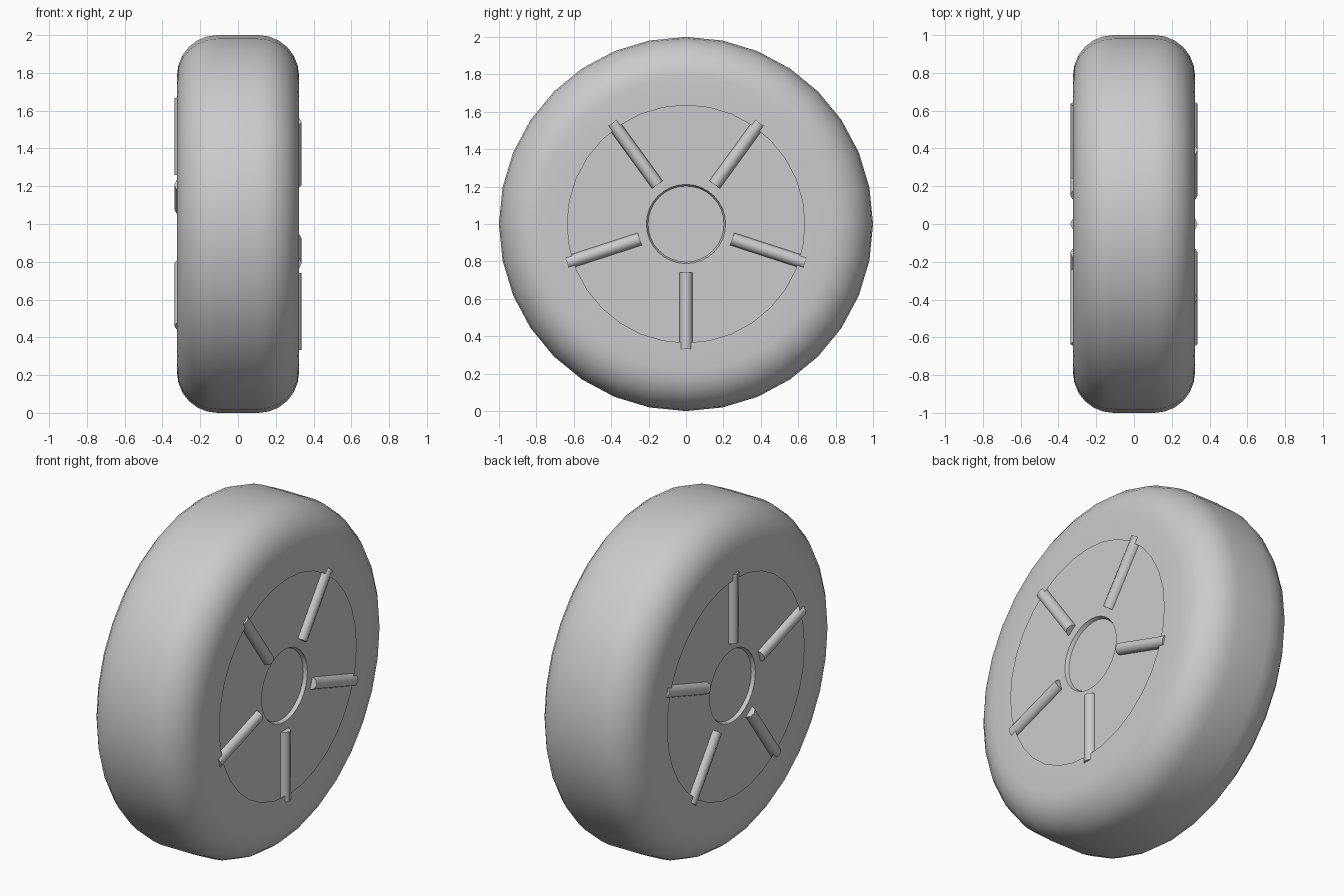
import bpy, bmesh
from math import sin, cos, pi, radians
from mathutils import Vector

if "Cube" in bpy.data.objects:
    bpy.data.objects.remove(bpy.data.objects["Cube"])

SEG = 32          # sides around the wheel
HALF_W = 0.323    # half width of the tyre
CZ = 1.0          # axle height


def finish(name, bm, smooth=30, recalc=True):
    if recalc:
        bmesh.ops.recalc_face_normals(bm, faces=bm.faces)
    me = bpy.data.meshes.new(name)
    bm.to_mesh(me)
    bm.free()
    ob = bpy.data.objects.new(name, me)
    bpy.context.collection.objects.link(ob)
    bpy.ops.object.select_all(action='DESELECT')
    ob.select_set(True)
    bpy.context.view_layer.objects.active = ob
    bpy.ops.object.shade_smooth_by_angle(angle=radians(smooth))
    return ob


def lathe(name, profile, caps=False):
    """Revolve (x, radius) points around the axle."""
    bm = bmesh.new()
    rings = []
    for x, r in profile:
        rings.append([bm.verts.new((x, r * sin(2 * pi * i / SEG), CZ + r * cos(2 * pi * i / SEG)))
                      for i in range(SEG)])
    for a, b in zip(rings, rings[1:]):
        for i in range(SEG):
            j = (i + 1) % SEG
            bm.faces.new((a[i], b[i], b[j], a[j]))
    if caps:
        bm.faces.new(rings[0])
        bm.faces.new(rings[-1])
    # outward means away from the axle on the tread
    return finish(name, bm, recalc=caps)


# Tyre: rounded shoulders, open around the rim
R = 0.215
shoulder = [(HALF_W - R + R * cos(a), 1 - R + R * sin(a))
            for a in (k * pi / 2 / 6 for k in range(7))]
half = [(HALF_W, 0.635)] + shoulder
lathe("tyre", half + [(-x, r) for x, r in reversed(half)])

# Rim with a shallow recessed hub on both faces
side = [(0.282, 0.203), (0.302, 0.212), (0.302, 0.70)]
lathe("rim", side + [(-x, r) for x, r in reversed(side)], caps=True)


# Five spokes per face; the far face is turned half a circle
def spoke(name, sx, ang):
    d = Vector((0, sin(ang), cos(ang)))
    t = Vector((0, cos(ang), -sin(ang)))
    n = Vector((sx, 0, 0))
    c = Vector((sx * 0.302, 0, CZ))
    bm = bmesh.new()
    ends = [[bm.verts.new(c + d * r + 0.035 * (n * cos(k * pi / 4) + t * sin(k * pi / 4)))
             for k in range(8)] for r in (0.26, 0.668)]
    for k in range(8):
        m = (k + 1) % 8
        bm.faces.new((ends[0][k], ends[0][m], ends[1][m], ends[1][k]))
    bm.faces.new(ends[0])
    bm.faces.new(ends[1])
    finish(name, bm, smooth=50)


for sx, start, label in ((1, pi, "right"), (-1, 0, "left")):
    for i in range(5):
        spoke(f"spoke_{label}_{i + 1}", sx, start + i * 2 * pi / 5)
